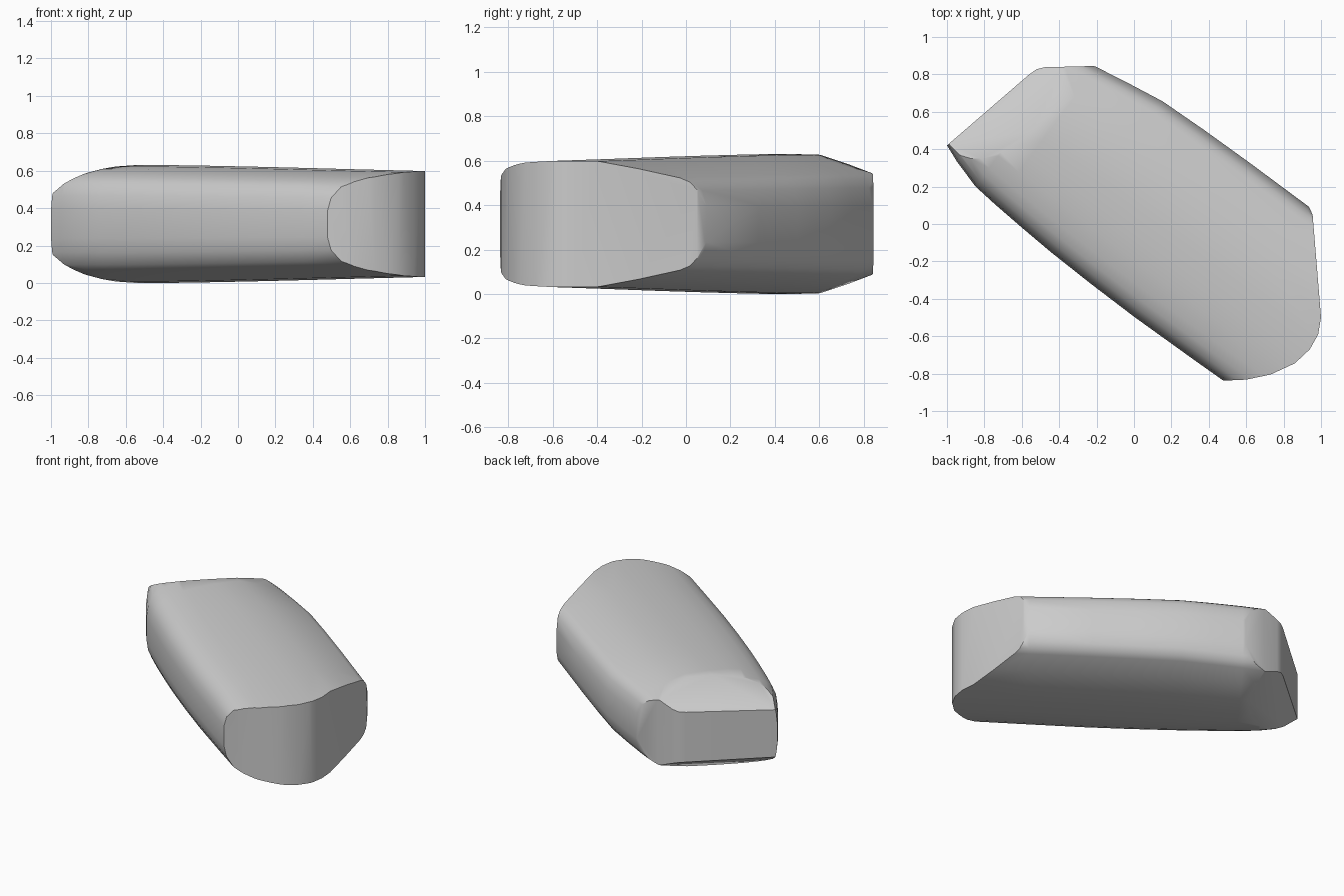
import bpy
import bmesh
import math
from mathutils import Vector

cube = bpy.data.objects.get("Cube")
if cube:
    bpy.data.objects.remove(cube)

MID = 0.315                       # height of the symmetry plane
U = Vector((0.80, -0.597, 0)).normalized()   # long axis
V = Vector((-U.y, U.x, 0))                   # across the body

# Upper half of the section: offset across a full width, half height
SECTION = [(0, .07), (.012, .14), (.045, .2), (.09, .228), (.145, .25),
           (.24, .27), (.335, .283), (.48, .29), (.66, .287),
           (.8, .25), (.94, .207), (.975, .187), (1.0, .15), (1.02, .08)]
# Stations along the axis: position, near edge, far edge, height factor
STATIONS = [(-1.25, -.20, .40, 1.08), (-1.05, -.262, .46, 1.08),
            (-.96, -.298, .485, 1.08), (-.8, -.346, .522, 1.085),
            (-.66, -.36, .553, 1.086), (-.47, -.374, .586, 1.084),
            (-.27, -.386, .617, 1.075), (0, -.394, .627, 1.06),
            (.3, -.397, .632, 1.04), (.7, -.39, .633, 1.01),
            (1.4, -.372, .63, .96)]


def cut(bm, point, normal):
    """Trim the solid by a plane and cap the opening."""
    result = bmesh.ops.bisect_plane(
        bm, geom=bm.verts[:] + bm.edges[:] + bm.faces[:], dist=1e-5,
        plane_co=point, plane_no=normal, clear_outer=True)
    edges = [g for g in result["geom_cut"] if isinstance(g, bmesh.types.BMEdge)]
    if edges:
        bmesh.ops.holes_fill(bm, edges=edges, sides=0)


# Lofted bar with a crowned, rounded section
bm = bmesh.new()
loop = [(o, h) for o, h in SECTION] + [(o, -h) for o, h in reversed(SECTION)]
rings = []
for u, near, far, factor in STATIONS:
    width = (far - near) / SECTION[-1][0]
    rings.append([bm.verts.new(U * u + V * (near + o * width)
                               + Vector((0, 0, MID + h * factor)))
                  for o, h in loop])
for a, b in zip(rings, rings[1:]):
    for i in range(len(loop)):
        j = (i + 1) % len(loop)
        bm.faces.new((a[i], a[j], b[j], b[i]))
bm.faces.new(rings[0])
bm.faces.new(rings[-1])
bmesh.ops.recalc_face_normals(bm, faces=bm.faces[:])

# Sloping ramps above and below at the thin end
for side in (1, -1):
    cut(bm, Vector((-1, .42, MID + side * .165)), Vector((-.403, .443, side)))

# Upright end walls, each following a plan outline
thin_end = [(-1, .42), (-.56, .8), (-.52, .828), (-.48, .838), (-.2, .845)]
broad_end = [(.925, .115), (.955, .05), (1, -.5), (.985, -.59), (.94, -.67),
             (.86, -.745), (.73, -.805), (.6, -.832), (.47, -.838)]
for outline in (thin_end, broad_end):
    for (x0, y0), (x1, y1) in zip(outline, outline[1:]):
        cut(bm, Vector((x0, y0, MID)), Vector((y0 - y1, x1 - x0, 0)))

bmesh.ops.remove_doubles(bm, verts=bm.verts[:], dist=1e-4)
bmesh.ops.recalc_face_normals(bm, faces=bm.faces[:])
mesh = bpy.data.meshes.new("wedge_block")
bm.to_mesh(mesh)
bm.free()
block = bpy.data.objects.new("wedge_block", mesh)
bpy.context.collection.objects.link(block)

# Plain grey surface
grey = bpy.data.materials.new("light_grey")
grey.use_nodes = True
colour = (0.6, 0.6, 0.6, 1)
grey.diffuse_color = colour
grey.node_tree.nodes["Principled BSDF"].inputs["Base Color"].default_value = colour
mesh.materials.append(grey)

# Smooth shading with crisp end walls
bpy.ops.object.select_all(action='DESELECT')
block.select_set(True)
bpy.context.view_layer.objects.active = block
bpy.ops.object.shade_smooth_by_angle(angle=math.radians(35))
